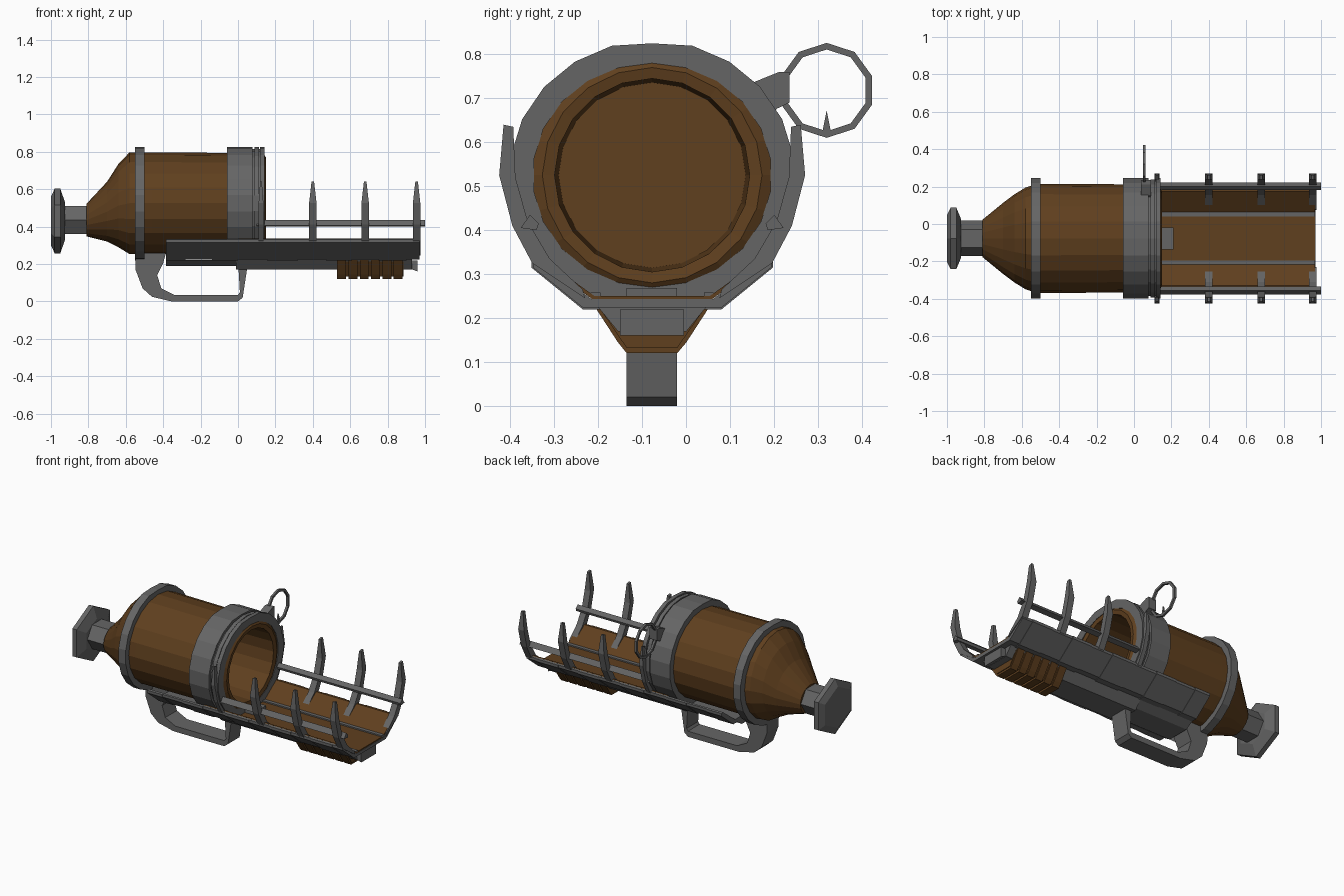
import bpy, bmesh, math

CY, CZ = -0.077, 0.525          # barrel axis


def material(name, rgb):
    m = bpy.data.materials.new(name)
    m.diffuse_color = (*rgb, 1)
    return m


METAL = material("dark_metal", (0.13, 0.13, 0.13))
WOOD = material("brown_wood", (0.115, 0.05, 0.013))


def finish(name, bm, mat):
    bmesh.ops.recalc_face_normals(bm, faces=bm.faces)
    me = bpy.data.meshes.new(name)
    bm.to_mesh(me)
    bm.free()
    me.materials.append(mat)
    ob = bpy.data.objects.new(name, me)
    bpy.context.collection.objects.link(ob)
    return ob


def loft(name, rings, n, mat, closed=False, start=90, flat=9):
    """Skin elliptical rings (x, ry, rz, cz) along x; closed makes a band."""
    bm = bmesh.new()
    loops = []
    for x, ry, rz, cz in rings:
        loop = []
        for i in range(n):
            a = math.radians(start + 360 * i / n)
            loop.append(bm.verts.new((x, CY + ry * math.cos(a), min(cz + rz * math.sin(a), flat))))
        loops.append(loop)
    pairs = list(zip(loops, loops[1:]))
    if closed:
        pairs.append((loops[-1], loops[0]))
    else:
        bm.faces.new(loops[0])
        bm.faces.new(loops[-1])
    for a, b in pairs:
        for i in range(n):
            j = (i + 1) % n
            bm.faces.new((a[i], a[j], b[j], b[i]))
    return finish(name, bm, mat)


def prism(name, pts, lo, hi, mat, axis="x"):
    """Extrude a profile: (y, z) along x, or (x, z) along y."""
    bm = bmesh.new()
    def place(p, d):
        return (d, *p) if axis == "x" else (p[0], d, p[1])
    a = [bm.verts.new(place(p, lo)) for p in pts]
    b = [bm.verts.new(place(p, hi)) for p in pts]
    bm.faces.new(a)
    bm.faces.new(b)
    for i in range(len(pts)):
        j = (i + 1) % len(pts)
        bm.faces.new((a[i], a[j], b[j], b[i]))
    return finish(name, bm, mat)


def mirrored(pts):
    return [(2 * CY - y, z) for y, z in pts]


# Barrel outer body with tapered, drooping rear
loft("barrel_body", [(-0.81, 0.10, 0.087, 0.435), (-0.70, 0.19, 0.16, 0.48),
                     (-0.64, 0.235, 0.222, 0.512), (-0.58, 0.272, 0.272, 0.525),
                     (-0.52, 0.292, 0.272, 0.525), (-0.48, 0.292, 0.272, 0.525),
                     (-0.46, 0.292, 0.272, 0.525)], 20, WOOD)
# Open front section of the barrel with rounded lip and bore
loft("barrel_bore", [(-0.46, 0.292, 0.272, CZ), (0.11, 0.288, 0.268, CZ),
                     (0.135, 0.28, 0.265, CZ), (0.15, 0.25, 0.245, CZ),
                     (0.145, 0.222, 0.22, CZ), (-0.45, 0.213, 0.211, CZ)],
     20, WOOD)

# Metal bands round the barrel
def band(name, x0, x1, ry, rz):
    loft(name, [(x0, ry, rz, CZ), (x1, ry, rz, CZ), (x1, 0.272, 0.255, CZ),
                (x0, 0.272, 0.255, CZ)], 22, METAL, closed=True, flat=0.825)

band("rear_band", -0.55, -0.50, 0.325, 0.307)
band("front_collar", -0.06, 0.078, 0.325, 0.307)
band("collar_groove", 0.078, 0.088, 0.31, 0.29)
band("collar_ring", 0.088, 0.112, 0.318, 0.30)
band("muzzle_flange", 0.118, 0.143, 0.325, 0.307)
band("muzzle_groove", 0.110, 0.120, 0.31, 0.29)

# Rear neck and butt cap
loft("rear_neck", [(-0.94, 0.095, 0.087, 0.435), (-0.79, 0.095, 0.087, 0.435)], 6, METAL, start=0)
loft("butt_cap", [(-1.0, 0.145, 0.13, 0.43), (-0.98, 0.19, 0.173, 0.43),
                  (-0.95, 0.19, 0.173, 0.43), (-0.925, 0.12, 0.1, 0.43)], 6, METAL)

# Tray: segmented metal plates underneath, alternating slightly in thickness
edges = [-0.385, -0.28, -0.14, 0.0, 0.155, 0.32, 0.47, 0.61, 0.75, 0.90, 0.97]
for i, (x0, x1) in enumerate(zip(edges, edges[1:])):
    d = 0.004 * (i % 2)
    half = [(-0.235, 0.22 + d), (-0.352 + d, 0.315), (-0.352 + d, 0.332),
            (-0.338, 0.335), (-0.215, 0.243)]
    prism(f"tray_plate_{i + 1}", half + mirrored(half)[::-1], x0, x1, METAL)

# Wooden liner in the open part of the tray
liner = [(-0.212, 0.242), (-0.34, 0.336), (-0.328, 0.336), (-0.208, 0.25)]
prism("tray_liner", liner + mirrored(liner)[::-1], 0.0, 0.968, WOOD)
prism("tray_stop", [(-0.135, 0.24), (-0.135, 0.268), (-0.02, 0.268), (-0.02, 0.24)],
      0.10, 0.21, METAL)

# Parts repeated on both sides of the tray
claw = [(-0.415, 0.64), (-0.425, 0.525), (-0.395, 0.41), (-0.35, 0.325), (-0.23, 0.245),
        (-0.235, 0.265), (-0.31, 0.335), (-0.36, 0.42), (-0.388, 0.52), (-0.393, 0.635)]
rail = [(-0.355, 0.435), (-0.376, 0.405), (-0.34, 0.40), (-0.335, 0.415)]
strip = [(-0.217, 0.246), (-0.217, 0.258), (-0.195, 0.258), (-0.195, 0.246)]
for side, f in (("left", lambda p: p), ("right", mirrored)):
    prism(f"{side}_rail", f(rail), 0.10, 1.0, METAL)
    prism(f"{side}_tray_strip", f(strip), 0.12, 0.968, METAL)
    # Curved claws, thinner at the tip
    for i, (x, w) in enumerate(((0.123, 0.013), (0.40, 0.02), (0.68, 0.02), (0.955, 0.02))):
        ob = prism(f"{side}_claw_{i + 1}", f(claw), x - w, x + w, METAL)
        for v in ob.data.vertices:
            if v.co.z > 0.6:
                v.co.x = x + (v.co.x - x) * 0.35

# Keel under the tray
keel = [(-0.20, 0.225), (-0.155, 0.17), (0.001, 0.17), (0.046, 0.225)]
prism("keel", keel, -0.01, 0.93, METAL)
prism("keel_tip", [(0.93, 0.22), (0.93, 0.172), (0.96, 0.16), (0.96, 0.22)], -0.15, -0.004,
      METAL, "y")

# Ribbed wooden fore grip: fat ribs separated by shallower grooves
for i in range(6):
    x = 0.53 + i * 0.0605
    rib = [(-0.205, 0.222), (-0.155, 0.145), (-0.135, 0.12), (-0.02, 0.12),
           (0.001, 0.145), (0.051, 0.222)]
    prism(f"fore_grip_rib_{i + 1}", rib, x, x + 0.048, WOOD)
prism("fore_grip_core", [(-0.195, 0.22), (-0.135, 0.132), (-0.02, 0.132), (0.041, 0.22)],
      0.535, 0.885, WOOD)

# Loop handle under the barrel
handle = [(-0.55, 0.26), (-0.548, 0.17), (-0.51, 0.07), (-0.46, 0.025), (-0.355, 0.0),
          (0.0, 0.0), (0.025, 0.02), (0.048, 0.17), (0.05, 0.225), (0.0, 0.225),
          (0.01, 0.05), (0.0, 0.035), (-0.34, 0.035), (-0.41, 0.07), (-0.432, 0.14),
          (-0.40, 0.205), (-0.385, 0.26)]
prism("loop_handle", handle, -0.135, -0.02, METAL, "y")
prism("handle_mount", [(-0.20, 0.222), (-0.15, 0.19), (-0.005, 0.19), (0.046, 0.222)],
      -0.385, 0.0, METAL)

# Pull ring with its bracket and spike
bm = bmesh.new()
rows = []
for x, r in ((0.048, 0.093), (0.048, 0.108), (0.062, 0.108), (0.062, 0.093)):
    rows.append([bm.verts.new((x, 0.32 + r * math.sin(math.tau * i / 10),
                               0.718 + r * math.cos(math.tau * i / 10))) for i in range(10)])
for k in range(4):
    a, b = rows[k], rows[(k + 1) % 4]
    for i in range(10):
        j = (i + 1) % 10
        bm.faces.new((a[i], a[j], b[j], b[i]))
finish("pull_ring", bm, METAL)
prism("pull_ring_bracket", [(0.14, 0.72), (0.155, 0.737), (0.212, 0.76), (0.235, 0.76),
                            (0.235, 0.69), (0.208, 0.677), (0.19, 0.66)], 0.037, 0.09, METAL)
prism("pull_ring_spike", [(0.31, 0.622), (0.32, 0.672), (0.33, 0.622)], 0.05, 0.06, METAL)
